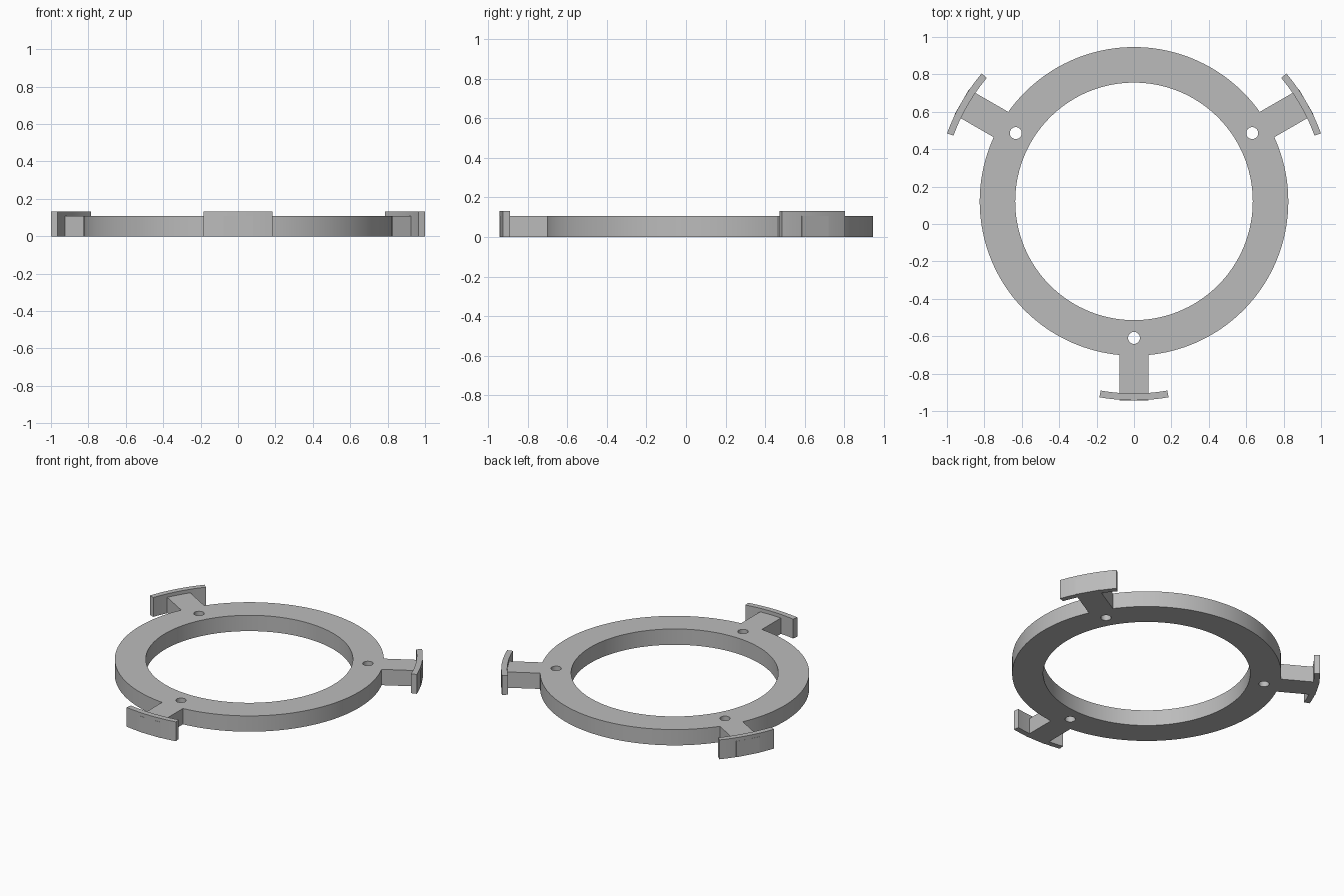
import bpy
import bmesh
from math import radians, sin, cos, asin, sqrt, pi

if "Cube" in bpy.data.objects:
    bpy.data.objects.remove(bpy.data.objects["Cube"], do_unlink=True)

CENTRE_Y = 0.121
RING_OUT, RING_IN = 0.825, 0.635
PAD_OUT, PAD_IN = 1.0635, 1.027
ARM_HALF, ARM_END = 0.078, 1.0635
FRAME_H, PAD_H = 0.107, 0.131
HOLE_R, HOLE_AT = 0.032, 0.73
DIRECTIONS = {"front": radians(-90), "left": radians(30), "right": radians(150)}

grey = bpy.data.materials.new("plain grey")
grey.use_nodes = True
colour = (0.5, 0.5, 0.5, 1)
grey.diffuse_color = colour
grey.node_tree.nodes["Principled BSDF"].inputs["Base Color"].default_value = colour


def arc(radius, start, end, steps):
    return [(radius * cos(start + (end - start) * i / steps),
             radius * sin(start + (end - start) * i / steps)) for i in range(steps + 1)]


def circle(radius, steps, x=0, y=0):
    return [(px + x, py + y) for px, py in arc(radius, 0, 2 * pi, steps)[:-1]]


def plate(name, outlines, height):
    """Extrude flat outlines upward from the ground; inner outlines become holes."""
    curve = bpy.data.curves.new(name, "CURVE")
    curve.dimensions = "2D"
    curve.fill_mode = "BOTH"
    curve.extrude = height / 2
    for outline in outlines:
        spline = curve.splines.new("POLY")
        spline.points.add(len(outline) - 1)
        for point, (x, y) in zip(spline.points, outline):
            point.co = (x, y + CENTRE_Y, 0, 1)
        spline.use_cyclic_u = True
    helper = bpy.data.objects.new(name + " outline", curve)
    mesh = bpy.data.meshes.new_from_object(helper)
    bpy.data.objects.remove(helper)
    bpy.data.curves.remove(curve)

    # weld caps to walls
    bm = bmesh.new()
    bm.from_mesh(mesh)
    bmesh.ops.remove_doubles(bm, verts=bm.verts, dist=0.00005)
    bmesh.ops.translate(bm, verts=bm.verts, vec=(0, 0, height / 2))
    bmesh.ops.recalc_face_normals(bm, faces=bm.faces)
    bm.to_mesh(mesh)
    bm.free()
    mesh.name = name
    mesh.materials.clear()
    mesh.materials.append(grey)

    obj = bpy.data.objects.new(name, mesh)
    bpy.context.collection.objects.link(obj)
    bpy.ops.object.select_all(action="DESELECT")
    obj.select_set(True)
    bpy.context.view_layer.objects.active = obj
    bpy.ops.object.shade_smooth_by_angle(angle=radians(30))
    return obj


# Ring with three arms: arcs between arms, then each arm's square end
arm_turn = asin(ARM_HALF / RING_OUT)
outline = []
for a in sorted(DIRECTIONS.values()):
    for side in (-1, 1):
        outline.append((ARM_END * cos(a) - side * ARM_HALF * sin(a),
                        ARM_END * sin(a) + side * ARM_HALF * cos(a)))
    outline += arc(RING_OUT, a + arm_turn, a + radians(120) - arm_turn, 48)

# Central opening and screw holes
holes = [circle(HOLE_R, 32, HOLE_AT * cos(a), HOLE_AT * sin(a)) for a in DIRECTIONS.values()]
plate("ring_with_arms", [outline, circle(RING_IN, 144)] + holes, FRAME_H)

# Curved pads at the arm ends
half = radians(10)
for name, a in DIRECTIONS.items():
    pad = arc(PAD_OUT, a - half, a + half, 16) + arc(PAD_IN, a + half, a - half, 16)
    plate(name + "_pad", [pad], PAD_H)
